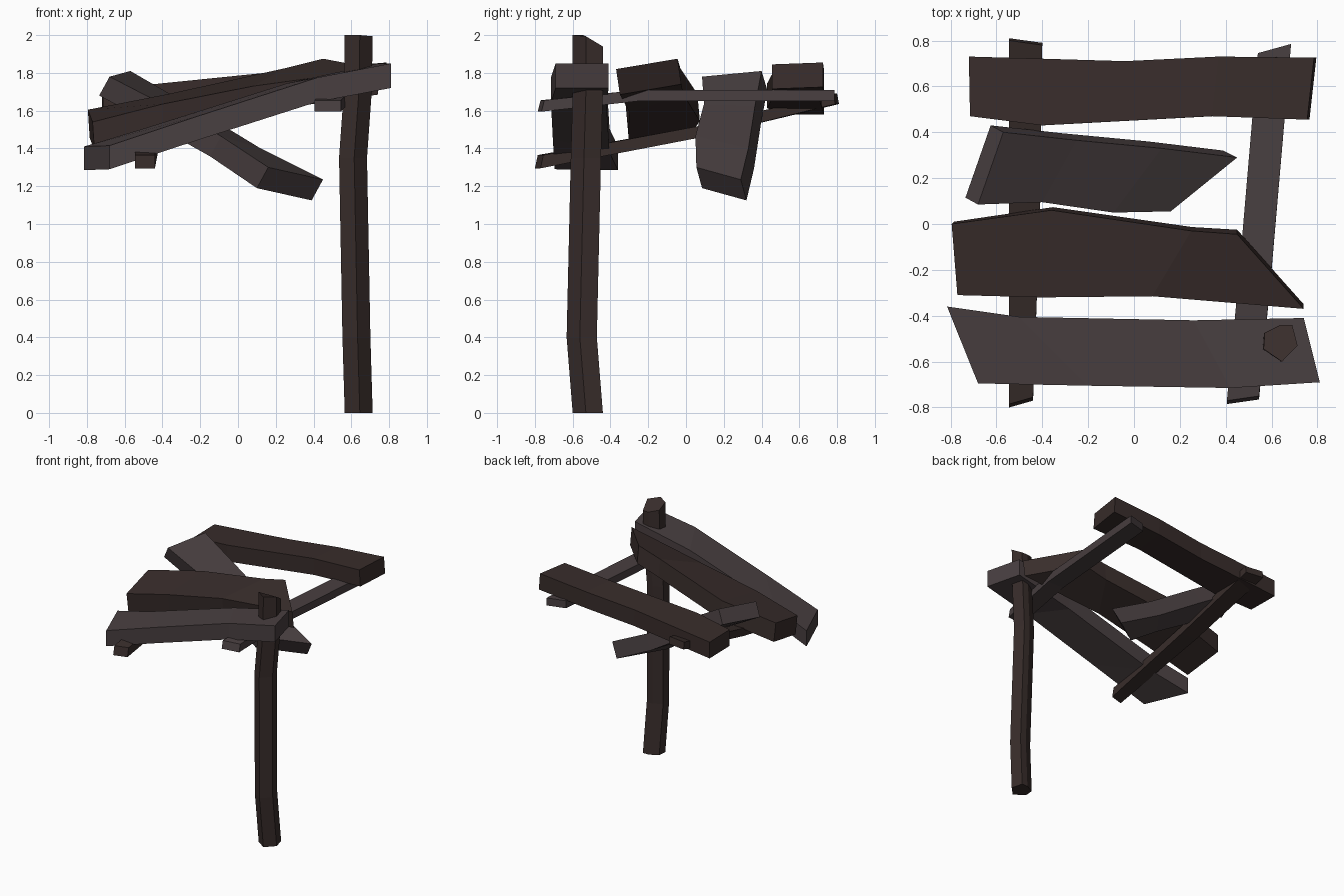
import bpy, bmesh
from mathutils import Vector


def material(name, rgb):
    m = bpy.data.materials.new(name)
    m.diffuse_color = (*rgb, 1)
    return m


GREY = material("weathered_wood", (0.066, 0.05, 0.052))
DARK = material("dark_wood", (0.040, 0.026, 0.024))


def loft(name, rings, mat):
    """Skin a list of equal-sized point rings and cap both ends."""
    bm = bmesh.new()
    loops = [[bm.verts.new(p) for p in ring] for ring in rings]
    n = len(loops[0])
    for a, b in zip(loops, loops[1:]):
        for i in range(n):
            j = (i + 1) % n
            bm.faces.new((a[i], a[j], b[j], b[i]))
    bm.faces.new(loops[0][::-1])
    bm.faces.new(loops[-1])
    bmesh.ops.recalc_face_normals(bm, faces=bm.faces)
    me = bpy.data.meshes.new(name)
    bm.to_mesh(me)
    bm.free()
    me.materials.append(mat)
    ob = bpy.data.objects.new(name, me)
    bpy.context.collection.objects.link(ob)
    return ob


def board(name, stations, drop_a, drop_b, mat):
    """Stations are (one top edge point, opposite top edge point);
    the drop vector from top to underside blends between the ends."""
    rings = []
    for i, (p, q) in enumerate(stations):
        d = Vector(drop_a).lerp(Vector(drop_b), i / (len(stations) - 1))
        p, q = Vector(p), Vector(q)
        rings.append((p, q, q + d, p + d))
    return loft(name, rings, mat)


# Roof planks, back to front
board("back_plank", [
    ((-0.72, 0.73, 1.71), (-0.715, 0.47, 1.71)),
    ((-0.04, 0.71, 1.78), (-0.40, 0.43, 1.745)),
    ((0.37, 0.73, 1.82), (0.34, 0.47, 1.82)),
    ((0.785, 0.725, 1.855), (0.755, 0.455, 1.845))],
    (0, 0, -0.13), (0.01, 0, -0.13), DARK)

board("fallen_plank", [
    ((-0.57, 0.40, 1.81), (-0.68, 0.085, 1.78)),
    ((-0.25, 0.365, 1.625), (-0.40, 0.095, 1.635)),
    ((0.12, 0.33, 1.40), (-0.09, 0.05, 1.465)),
    ((0.45, 0.29, 1.235), (0.16, 0.055, 1.30))],
    (-0.055, 0.03, -0.10), (-0.06, 0.03, -0.11), GREY)

board("middle_plank", [
    ((-0.795, 0.0, 1.605), (-0.77, -0.31, 1.54)),
    ((-0.36, 0.06, 1.69), (-0.40, -0.32, 1.635)),
    ((0.25, -0.03, 1.825), (0.08, -0.315, 1.73)),
    ((0.45, -0.045, 1.875), (0.74, -0.37, 1.82))],
    (0.01, 0.01, -0.15), (0.0, 0.02, -0.135), DARK)

board("front_plank", [
    ((-0.815, -0.36, 1.41), (-0.68, -0.695, 1.415)),
    ((-0.50, -0.405, 1.505), (-0.20, -0.705, 1.575)),
    ((0.26, -0.42, 1.745), (0.42, -0.715, 1.775)),
    ((0.74, -0.41, 1.85), (0.81, -0.69, 1.85))],
    (0, 0, -0.125), (0, 0, -0.13), GREY)

# Rafters under the planks
board("left_rafter", [
    ((-0.545, -0.785, 1.365), (-0.44, -0.755, 1.365)),
    ((-0.545, 0.05, 1.515), (-0.41, 0.05, 1.515)),
    ((-0.545, 0.80, 1.69), (-0.40, 0.78, 1.69))],
    (0, -0.015, -0.07), (0, 0.01, -0.055), DARK)

board("right_rafter", [
    ((0.405, -0.77, 1.655), (0.545, -0.75, 1.655)),
    ((0.455, -0.25, 1.71), (0.595, -0.25, 1.71)),
    ((0.54, 0.745, 1.71), (0.685, 0.785, 1.71))],
    (0, -0.015, -0.06), (0, 0, -0.06), GREY)

# Crooked six-sided post with a slanted top
section = [(0.57, -0.475), (0.64, -0.44), (0.69, -0.44),
           (0.713, -0.53), (0.645, -0.60), (0.565, -0.545)]
rings = [[(x + dx, y + dy, z) for x, y in section]
         for dx, dy, z in ((0, 0, 0), (-0.012, -0.032, 0.4),
                           (-0.03, -0.01, 1.35), (-0.005, 0, 1.7))]
rings.append([(x, y, 2.0 - 0.6 * max(0, y + 0.54)) for x, y in section])
loft("post", rings, DARK)
